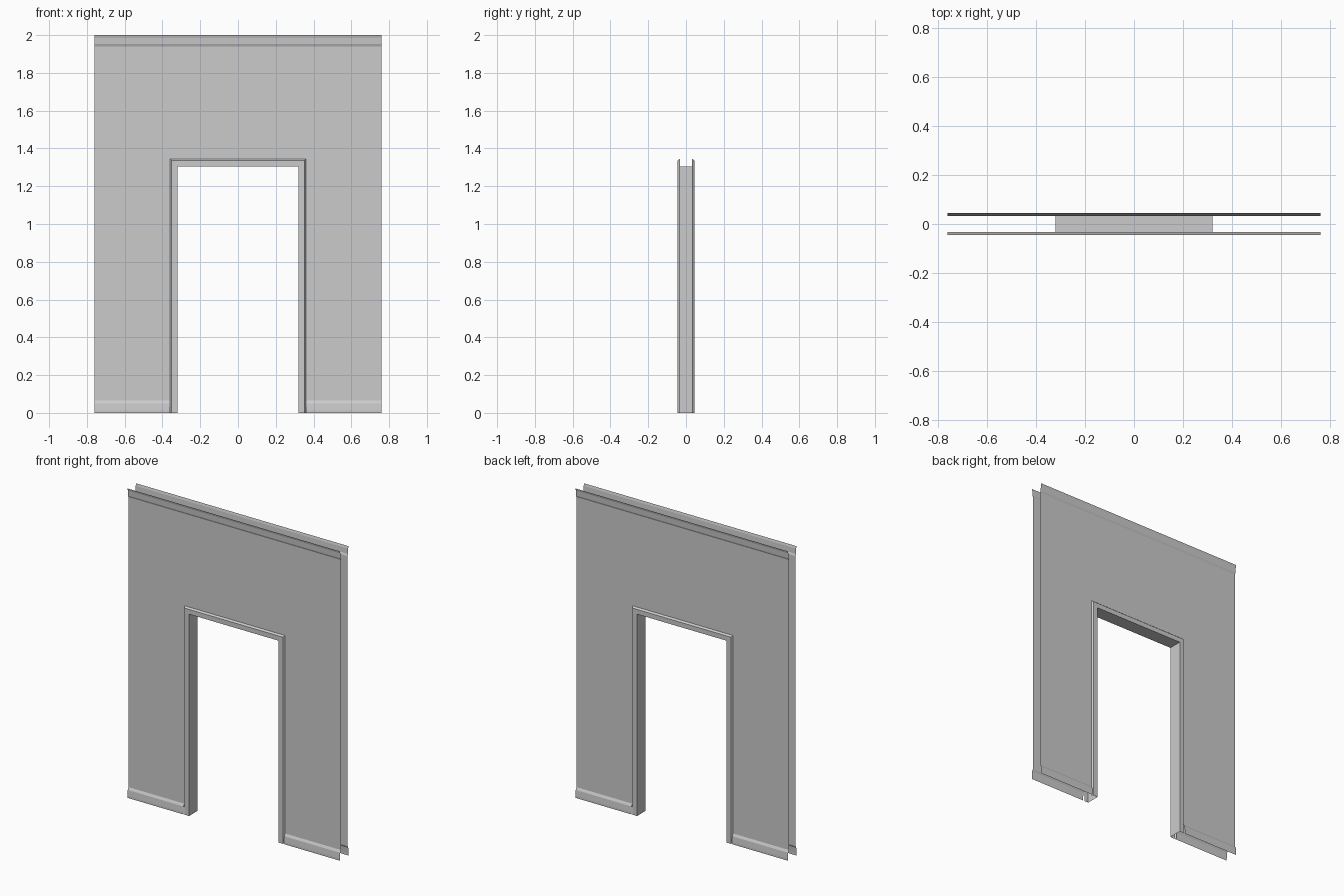
import bpy

if "Cube" in bpy.data.objects:
    bpy.data.objects.remove(bpy.data.objects["Cube"])

W, H = 0.76, 2.0            # half width, height of the wall
DX, DZ = 0.36, 1.345        # outer edge of the door trim
WALL, OUT = 0.033, 0.044    # half depth of wall sheets and of mouldings


def make(name, verts, faces):
    me = bpy.data.meshes.new(name)
    me.from_pydata(verts, [], faces)
    me.update()
    ob = bpy.data.objects.new(name, me)
    bpy.context.collection.objects.link(ob)
    return ob


def loft(name, rows):
    """Skin a list of equally long point rows with quads."""
    n = len(rows[0])
    verts = [p for r in rows for p in r]
    faces = [(i * n + j, i * n + j + 1, (i + 1) * n + j + 1, (i + 1) * n + j)
             for i in range(len(rows) - 1) for j in range(n - 1)]
    return make(name, verts, faces)


def strip(name, x0, x1, profile, s):
    """Extrude a (depth, height) profile along x on side s."""
    xs = (x0, x1) if s < 0 else (x1, x0)
    return loft(name, [[(x, s * d, z) for x in xs] for d, z in profile])


baseboard = [(OUT, 0), (OUT, 0.014), (0.041, 0.05), (WALL, 0.065)]
crown = [(WALL, 1.94), (0.038, 1.952), (0.04, 1.985), (OUT, H)]

for s, side in ((-1, "front"), (1, "back")):
    # wall sheet around the doorway
    strip(side + "_wall_header", -W, W, [(WALL, DZ), (WALL, 1.94)], s)
    strip(side + "_crown_moulding", -W, W, crown, s)
    for x0, x1, end in ((-W, -DX, "left"), (DX, W, "right")):
        strip(f"{side}_wall_{end}", x0, x1, [(WALL, 0.065), (WALL, DZ)], s)
        strip(f"{side}_baseboard_{end}", x0, x1, baseboard, s)

# door frame: section (inset from outer edge, y) swept around the opening
section = [(0, -WALL), (0.009, -OUT), (0.04, -OUT),
           (0.04, OUT), (0.009, OUT), (0, WALL)]
rows = []
for sx, top in ((-1, 0), (-1, 1), (1, 1), (1, 0)):
    rows.append([(sx * (DX - o), y, (DZ - o) * top) for o, y in section])
loft("door_frame", rows)
